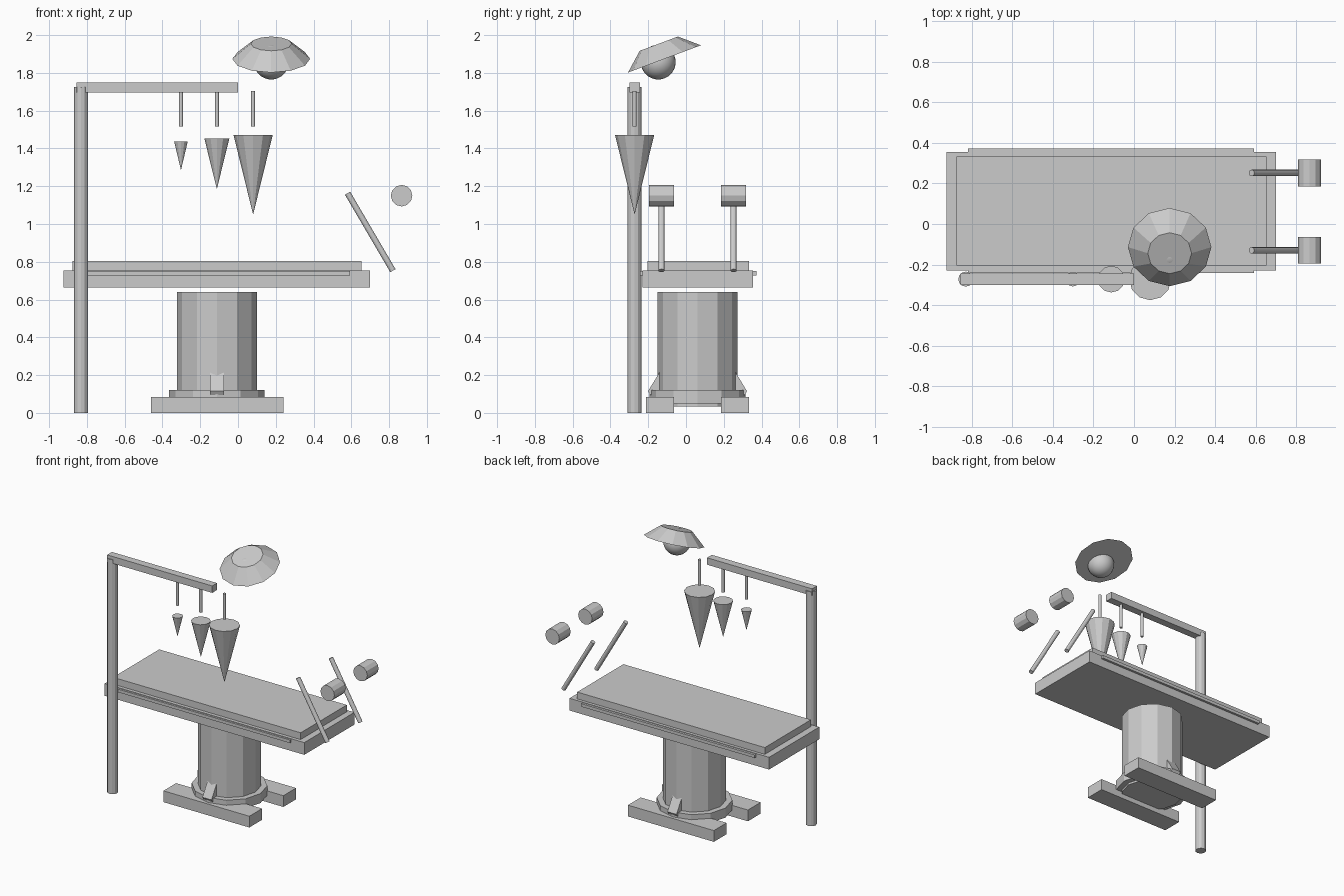
import bpy, bmesh, math
from mathutils import Vector

if "Cube" in bpy.data.objects:
    bpy.data.objects.remove(bpy.data.objects["Cube"], do_unlink=True)

grey = bpy.data.materials.new("light_grey")
grey.use_nodes = True
grey.diffuse_color = (0.6, 0.6, 0.6, 1)
grey.node_tree.nodes["Principled BSDF"].inputs["Base Color"].default_value = (0.6, 0.6, 0.6, 1)


def finish(name):
    obj = bpy.context.object
    obj.name = name
    obj.data.materials.append(grey)
    return obj


def box(name, low, high):
    low, high = Vector(low), Vector(high)
    bpy.ops.mesh.primitive_cube_add(size=1, location=(low + high) / 2)
    obj = finish(name)
    obj.scale = high - low
    return obj


def tube(name, start, end, r_start, r_end=None, sides=12):
    """Straight cylinder or cone between two points."""
    start, end = Vector(start), Vector(end)
    axis = end - start
    bpy.ops.mesh.primitive_cone_add(
        vertices=sides, radius1=r_start, radius2=r_start if r_end is None else r_end,
        depth=axis.length, location=(start + end) / 2)
    obj = finish(name)
    obj.rotation_mode = "QUATERNION"
    obj.rotation_quaternion = Vector((0, 0, 1)).rotation_difference(axis)
    return obj


def wedge(name, x, y, side, half_width, profile):
    """Extrude an (outward distance, height) profile along x."""
    bm = bmesh.new()
    ends = [[bm.verts.new((x + dx, y + side * d, z)) for d, z in profile]
            for dx in (-half_width, half_width)]
    for ring in ends:
        bm.faces.new(ring)
    for i in range(len(profile)):
        j = (i + 1) % len(profile)
        bm.faces.new((ends[0][i], ends[0][j], ends[1][j], ends[1][i]))
    bmesh.ops.recalc_face_normals(bm, faces=bm.faces)
    mesh = bpy.data.meshes.new(name)
    bm.to_mesh(mesh)
    bm.free()
    mesh.materials.append(grey)
    bpy.context.collection.objects.link(bpy.data.objects.new(name, mesh))


# Table top, mattress and side rails
box("table_slab", (-0.925, -0.229, 0.665), (0.70, 0.355, 0.755))
box("mattress", (-0.875, -0.204, 0.755), (0.653, 0.333, 0.805))
box("rail_front", (-0.82, -0.243, 0.728), (0.593, -0.22, 0.751))
box("rail_back", (-0.82, 0.345, 0.728), (0.593, 0.372, 0.751))

# Pedestal with its collar, feet and braces
PX, PY = -0.112, 0.061
tube("pedestal", (PX, PY, 0.035), (PX, PY, 0.64), 0.212)
tube("pedestal_collar", (PX, PY, 0.05), (PX, PY, 0.12), 0.253)
for label, side in (("front", -1), ("back", 1)):
    y = PY + side * 0.198
    box("foot_" + label, (-0.46, y - 0.074, 0), (0.24, y + 0.074, 0.083))
    wedge("brace_" + label, PX, PY, side, 0.037,
          [(0.15, 0.1), (0.25, 0.095), (0.262, 0.115), (0.2, 0.217), (0.15, 0.2)])

# Stand with overhead arm
HY = -0.272
tube("stand_pole", (-0.83, HY, 0), (-0.83, HY, 1.725), 0.037)
box("stand_arm", (-0.856, HY - 0.028, 1.697), (0, HY + 0.028, 1.748))

# Hanging rods and pointed weights
for i, (x, radius, top, tip) in enumerate((
        (-0.302, 0.036, 1.437, 1.285),
        (-0.112, 0.066, 1.452, 1.185),
        (0.08, 0.104, 1.472, 1.05)), 1):
    tube(f"hanging_rod_{i}", (x, HY, 1.515), (x, HY, 1.704), 0.011)
    tube(f"hanging_cone_{i}", (x, HY, tip), (x, HY, top), 0, radius)

# Leg supports: slanted rods and padded rolls
for label, y in (("right", -0.13), ("left", 0.252)):
    tube("support_rod_" + label, (0.82, y, 0.753), (0.58, y, 1.163), 0.016)
    tube("support_roll_" + label, (0.866, y - 0.066, 1.15), (0.866, y + 0.066, 1.15), 0.057)

# Tilted lamp shade with a round bulb
tilt = math.radians(20.5)
rim = Vector((0.176, -0.114, 1.874))
shade_axis = Vector((0, -math.sin(tilt), math.cos(tilt)))
tube("lamp_shade", rim, rim + shade_axis * 0.086, 0.206, 0.108)
bpy.ops.mesh.primitive_uv_sphere_add(segments=32, ring_count=16, radius=0.092,
                                     location=(0.176, -0.147, 1.857))
finish("lamp_bulb")
bpy.ops.object.shade_smooth()
